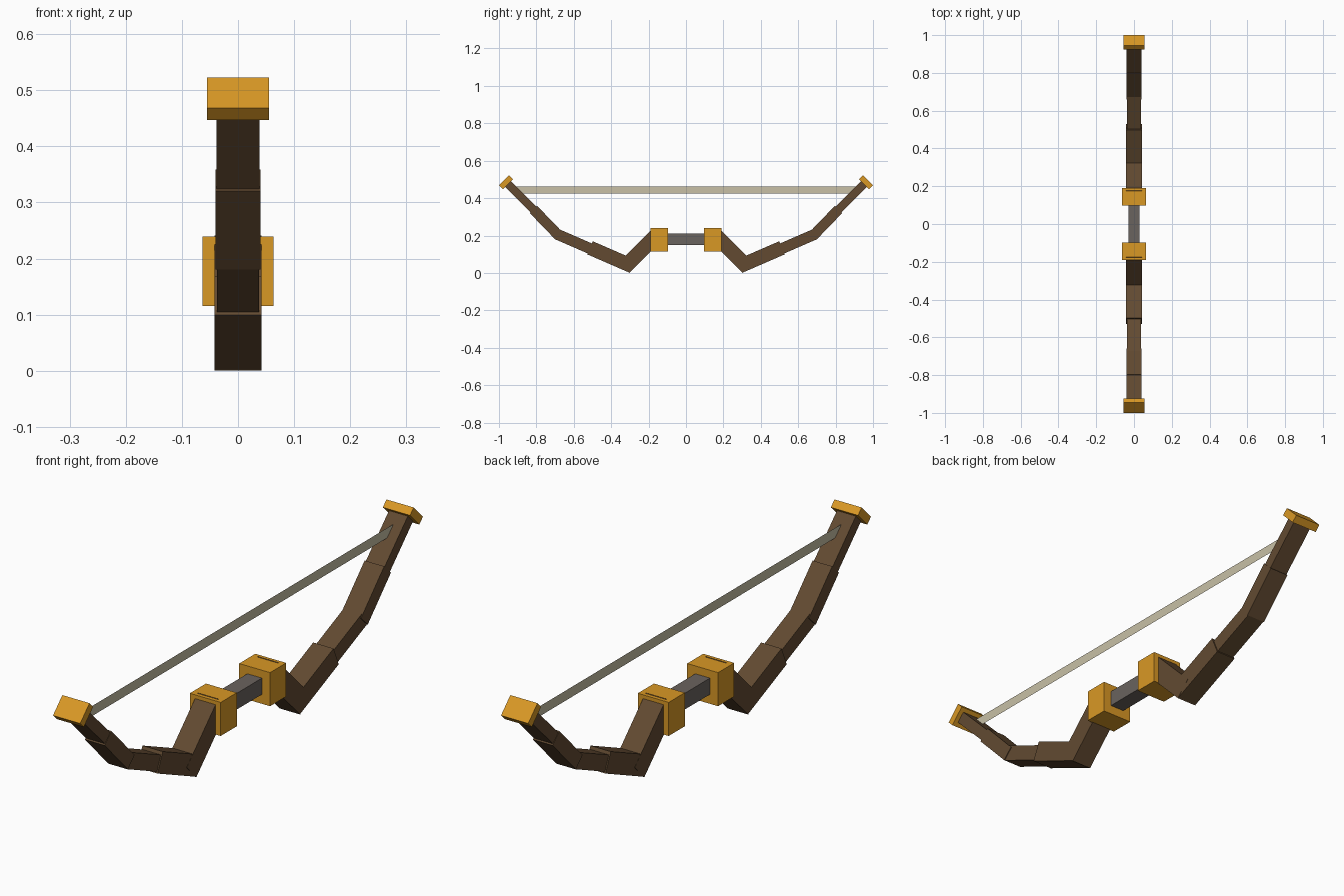
import bpy, bmesh, math
from mathutils import Vector

if "Cube" in bpy.data.objects:
    bpy.data.objects.remove(bpy.data.objects["Cube"])


def material(name, srgb):
    m = bpy.data.materials.new(name)
    lin = [(c / 255 / 12.92) if c < 10 else ((c / 255 + 0.055) / 1.055) ** 2.4 for c in srgb]
    m.diffuse_color = (*lin, 1)
    m.use_nodes = True
    m.node_tree.nodes["Principled BSDF"].inputs["Base Color"].default_value = m.diffuse_color
    return m


WOOD = material("brown_wood", (98, 74, 49))
GOLD = material("gold", (217, 152, 37))
GREY = material("grey_wrap", (106, 99, 94))
CORD = material("pale_cord", (200, 192, 166))


def prism(name, outline, half_width, mat):
    """Extrude a (y, z) outline symmetrically along x."""
    bm = bmesh.new()
    rings = [[bm.verts.new((x, y, z)) for y, z in outline] for x in (-half_width, half_width)]
    bm.faces.new(rings[0])
    bm.faces.new(rings[1])
    n = len(outline)
    for i in range(n):
        j = (i + 1) % n
        bm.faces.new((rings[0][i], rings[0][j], rings[1][j], rings[1][i]))
    bmesh.ops.recalc_face_normals(bm, faces=bm.faces)
    mesh = bpy.data.meshes.new(name)
    bm.to_mesh(mesh)
    bm.free()
    mesh.materials.append(mat)
    ob = bpy.data.objects.new(name, mesh)
    bpy.context.collection.objects.link(ob)
    return ob


def beam(name, start, degrees, length, thick, half_width, mat, side):
    """Box running from its lower start corner at an angle in the y-z plane."""
    a = math.radians(degrees)
    along = Vector((math.cos(a), math.sin(a))) * length
    up = Vector((-math.sin(a), math.cos(a))) * thick
    p = Vector(start)
    outline = [(side * v.x, v.y) for v in (p, p + along, p + along + up, p + up)]
    return prism(name, outline, half_width, mat)


# part, lower start corner (y, z), angle, length, thickness, half width, material
PARTS = [
    ("guard_block", (0.097, 0.115), 0, 0.094, 0.124, 0.063, GOLD),
    ("limb_root", (0.119, 0.184), -45, 0.260, 0.080, 0.0420, WOOD),
    ("limb_lower", (0.302, 0.001), 23.5, 0.247, 0.076, 0.0415, WOOD),
    ("limb_middle", (0.4735, 0.0815), 23.5, 0.247, 0.058, 0.0370, WOOD),
    ("limb_upper", (0.700, 0.180), 46, 0.195, 0.055, 0.0400, WOOD),
    ("limb_tip", (0.765, 0.258), 45, 0.290, 0.043, 0.0385, WOOD),
    ("tip_cap", (0.979, 0.447), 45, 0.030, 0.077, 0.0555, GOLD),
]
for side, label in ((-1, "front"), (1, "back")):
    for name, *spec in PARTS:
        beam(f"{label}_{name}", *spec, side)

# Grip between the two guard blocks
beam("grip", (-0.12, 0.15), 0, 0.24, 0.06, 0.03, GREY, 1)

# Flat bow string
mesh = bpy.data.meshes.new("string")
mesh.from_pydata([(0, -0.92, 0.424), (0, 0.92, 0.424), (0, 0.92, 0.461), (0, -0.92, 0.461)],
                 [], [(0, 1, 2, 3)])
mesh.materials.append(CORD)
bpy.context.collection.objects.link(bpy.data.objects.new("string", mesh))
